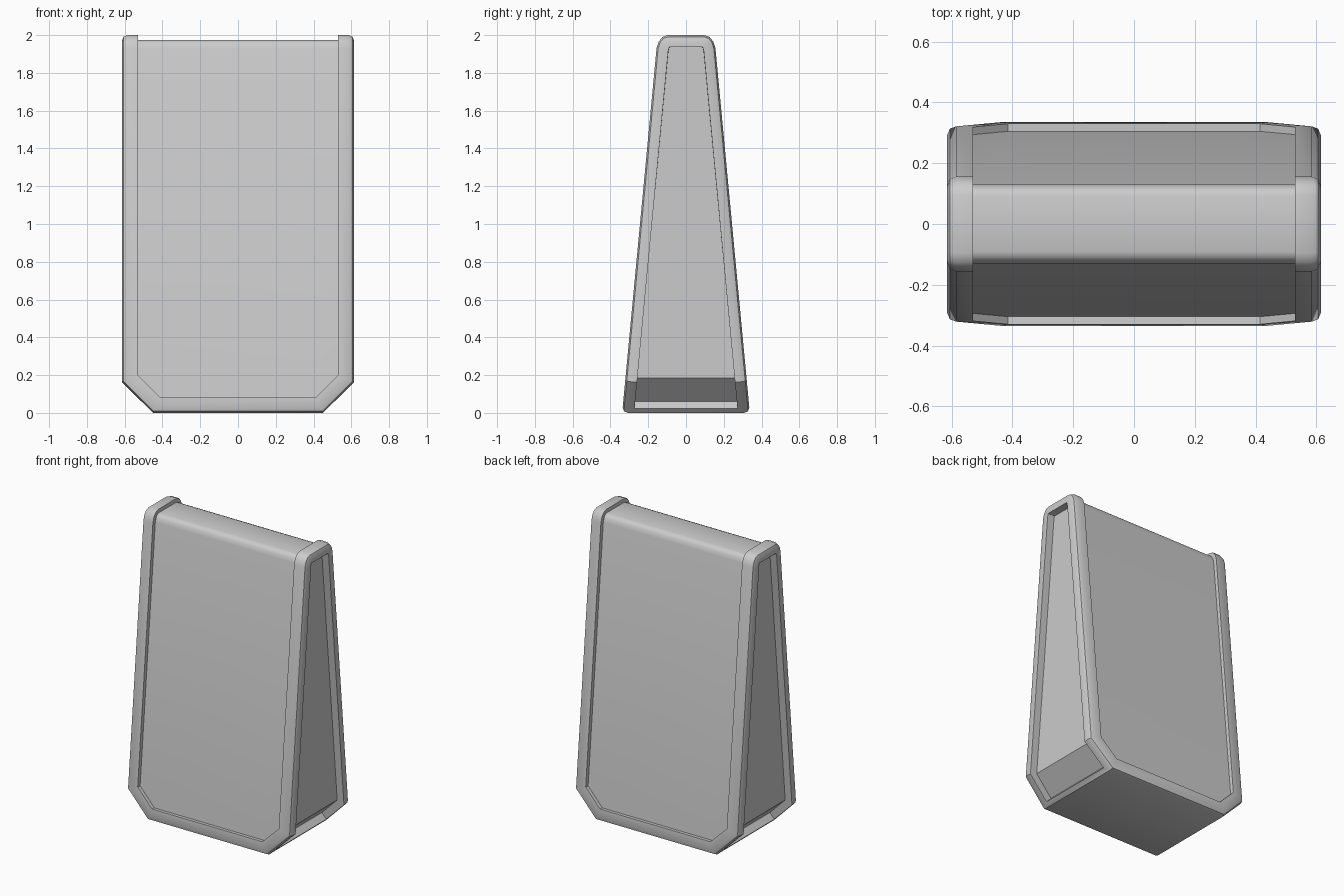
import bpy, bmesh
from mathutils import Vector

if "Cube" in bpy.data.objects:
    bpy.data.objects.remove(bpy.data.objects["Cube"])

HALF_W = 0.615


def sink(bm, faces, margin, depth):
    """Inset a face region by margin, then drop its middle by depth with a crisp step."""
    bmesh.ops.inset_region(bm, faces=faces, thickness=margin, depth=0, use_even_offset=True, use_boundary=True)
    bmesh.ops.inset_region(bm, faces=faces, thickness=0.001, depth=0, use_even_offset=True, use_boundary=True)
    bm.normal_update()
    region = set(faces)
    moves = {}
    for v in {v for f in faces for v in f.verts}:
        normals = []
        for f in v.link_faces:
            if f in region and all(f.normal.dot(n) < 0.9999 for n in normals):
                normals.append(f.normal.copy())
        total = sum(normals, Vector())
        moves[v] = total * (-depth / total.dot(normals[0]))
    for v, move in moves.items():
        v.co += move
    bm.normal_update()


bm = bmesh.new()

# Tapered side profile with a rounded top, extruded across the width
half = [(0.338, 0), (0.156, 1.93), (0.145, 1.965), (0.125, 1.99), (0.095, 2.0)]
profile = half + [(-y, z) for y, z in reversed(half)]
face = bm.faces.new([bm.verts.new((-HALF_W, y, z)) for y, z in profile])
ext = bmesh.ops.extrude_face_region(bm, geom=[face], use_keep_orig=True)
bmesh.ops.translate(bm, vec=(2 * HALF_W, 0, 0),
                    verts=[g for g in ext["geom"] if isinstance(g, bmesh.types.BMVert)])
bmesh.ops.recalc_face_normals(bm, faces=bm.faces[:])

# Cut off the lower corners
for s in (-1, 1):
    cut = bmesh.ops.bisect_plane(bm, geom=bm.verts[:] + bm.edges[:] + bm.faces[:], dist=1e-5,
                                 plane_co=(s * HALF_W, 0, 0.165), plane_no=(s, 0, -1), clear_outer=True)
    bmesh.ops.holes_fill(bm, edges=[g for g in cut["geom_cut"] if isinstance(g, bmesh.types.BMEdge)], sides=0)
bmesh.ops.recalc_face_normals(bm, faces=bm.faces[:])
bm.normal_update()


def is_wrap(f):
    return abs(f.normal.x) < 0.01 and f.normal.z > 0


def is_side(f, s):
    n = f.normal
    return abs(n.y) < 0.01 and (n.x * s > 0.99 or (n.x * s > 0.5 and n.z < -0.5))


# Round the border of the front, top and back wrap
border = [e for e in bm.edges if len(e.link_faces) == 2 and is_wrap(e.link_faces[0]) != is_wrap(e.link_faces[1])]
bmesh.ops.bevel(bm, geom=border, offset=0.03, offset_type='OFFSET', segments=2,
                profile=0.5, affect='EDGES', clamp_overlap=False)
bm.normal_update()

# Recessed wrap panel and recessed side panels
wrap = [f for f in bm.faces if is_wrap(f)]
sides = [[f for f in bm.faces if is_side(f, s)] for s in (-1, 1)]
sink(bm, wrap, 0.055, 0.025)
for group in sides:
    sink(bm, group, 0.033, 0.05)

mesh = bpy.data.meshes.new("tapered_case")
bm.to_mesh(mesh)
bm.free()
case = bpy.data.objects.new("tapered_case", mesh)
bpy.context.collection.objects.link(case)
bpy.context.view_layer.objects.active = case
case.select_set(True)
bpy.ops.object.shade_smooth_by_angle(angle=0.62)
